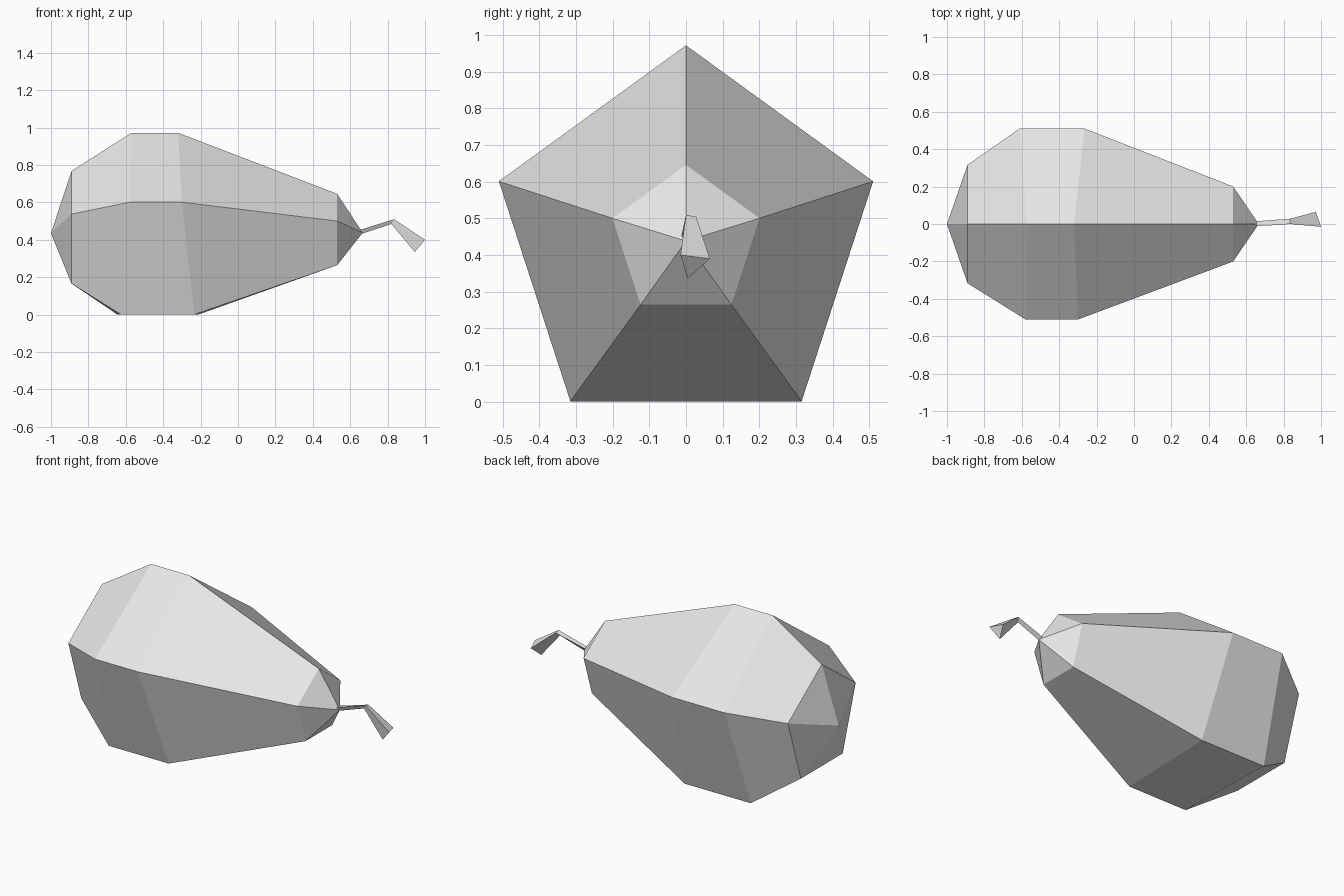
import bpy, bmesh
from math import sin, cos, tau
from mathutils import Vector

cube = bpy.data.objects.get("Cube")
if cube:
    bpy.data.objects.remove(cube, do_unlink=True)

grey = bpy.data.materials.new("light_grey")
grey.use_nodes = True
colour = (0.8, 0.8, 0.8, 1)
grey.diffuse_color = colour
grey.node_tree.nodes["Principled BSDF"].inputs["Base Color"].default_value = colour

AXIS_Z = 0.435


def pentagon(x, radius, lean_y=0.0, lean_z=0.0):
    """Five-sided ring around the long axis, optionally leaning along it."""
    ring = []
    for i in range(5):
        y, z = radius * sin(tau * i / 5), radius * cos(tau * i / 5)
        ring.append(Vector((x + lean_y * y + lean_z * z, y, AXIS_Z + z)))
    return ring


def loft(name, rings):
    """Skin neighbouring rings; a one-point ring makes a pointed end."""
    bm = bmesh.new()
    loops = [[bm.verts.new(p) for p in ring] for ring in rings]
    for a, b in zip(loops, loops[1:]):
        n = max(len(a), len(b))
        for i in range(n):
            corners = [a[i % len(a)], a[(i + 1) % len(a)],
                       b[(i + 1) % len(b)], b[i % len(b)]]
            bm.faces.new(list(dict.fromkeys(corners)))
    for end in (loops[0], loops[-1]):
        if len(end) > 2:
            bm.faces.new(end)
    bmesh.ops.recalc_face_normals(bm, faces=bm.faces)
    mesh = bpy.data.meshes.new(name)
    bm.to_mesh(mesh)
    bm.free()
    mesh.materials.append(grey)
    obj = bpy.data.objects.new(name, mesh)
    bpy.context.collection.objects.link(obj)
    return obj


# Faceted pear-shaped body lying on its side
loft("fruit_body", [
    [Vector((-1, 0, AXIS_Z))],
    pentagon(-0.89, 0.333),
    pentagon(-0.606, 0.537, -0.03, 0.068),
    pentagon(-0.266, 0.537, 0.034, -0.101),
    pentagon(0.53, 0.211),
    [Vector((0.667, 0, AXIS_Z + 0.003))],
])

# Thin bent stem with a flared three-sided end
loft("stem", [
    [(0.655, -0.012, 0.454), (0.655, 0.015, 0.454), (0.662, 0.0, 0.432)],
    [(0.835, 0.0, 0.51), (0.835, 0.028, 0.504), (0.82, 0.008, 0.485)],
    [(1.0, -0.015, 0.40), (0.972, 0.065, 0.39), (0.945, 0.005, 0.335)],
])
